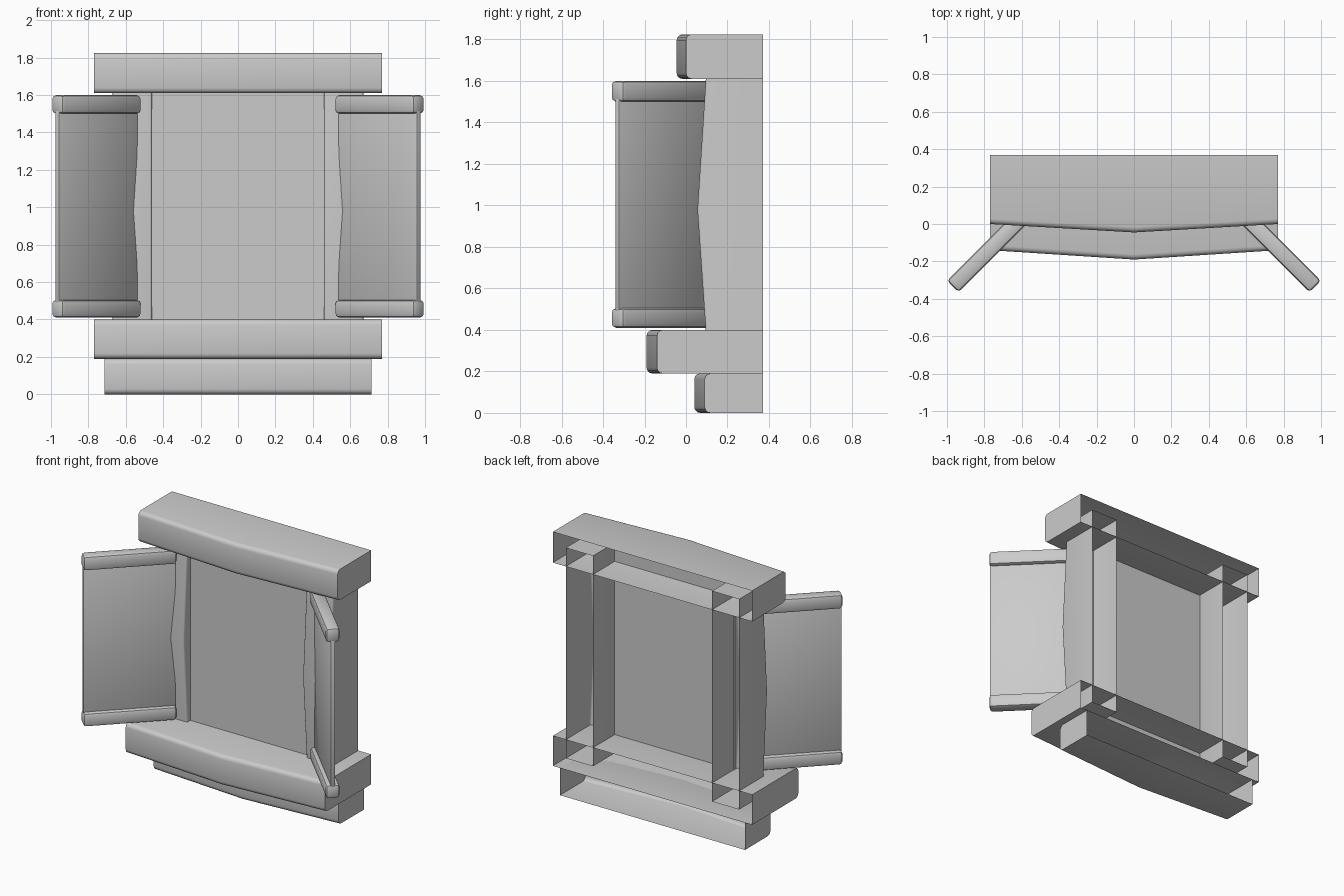
import bpy, bmesh, math
from mathutils import Matrix

if "Cube" in bpy.data.objects:
    bpy.data.objects.remove(bpy.data.objects["Cube"])

BACK = 0.37


def finish(name, bm, angle=35):
    bmesh.ops.recalc_face_normals(bm, faces=bm.faces)
    me = bpy.data.meshes.new(name)
    bm.to_mesh(me)
    bm.free()
    ob = bpy.data.objects.new(name, me)
    bpy.context.collection.objects.link(ob)
    bpy.ops.object.select_all(action='DESELECT')
    ob.select_set(True)
    bpy.context.view_layer.objects.active = ob
    bpy.ops.object.shade_smooth_by_angle(angle=math.radians(angle))
    return ob


def bowed_beam(name, stations, lo, hi, bevel, place):
    """Open-backed beam with rounded front edges; stations = (position, front y)."""
    bm = bmesh.new()
    rings = []
    for s, front in stations:
        pts = [(BACK, lo)]
        for i in range(4):
            a = math.pi / 2 * i / 3
            pts.append((front + bevel * (1 - math.sin(a)), lo + bevel * (1 - math.cos(a))))
        pts += [(y, lo + hi - c) for y, c in reversed(pts)]
        rings.append([bm.verts.new(place(s, y, c)) for y, c in pts])
    for a, b in zip(rings, rings[1:]):
        for i in range(len(a) - 1):
            bm.faces.new((a[i], a[i + 1], b[i + 1], b[i]))
    bm.faces.new(rings[0])
    bm.faces.new(rings[-1])
    return finish(name, bm)


def along_x(s, y, c):
    return (s, y, c)


def along_z(s, y, c):
    return (c, y, s)


# Horizontal members: name, half width, bottom, top, front at middle, front at ends
for name, w, z0, z1, mid, end in [
        ("lintel", 0.77, 1.61, 1.825, -0.045, 0.0),
        ("sill", 0.77, 0.19, 0.40, -0.19, -0.14),
        ("sill_base", 0.715, 0.0, 0.19, 0.04, 0.09)]:
    bowed_beam(name, [(-w, end), (0, mid), (w, end)], z0, z1, 0.028, along_x)

# Bowed side jambs, running into lintel and sill
for side, lo, hi in (("left", -0.67, -0.46), ("right", 0.46, 0.67)):
    bowed_beam(side + "_jamb", [(0.27, 0.104), (0.98, 0.055), (1.74, 0.104)],
               lo, hi, 0.012, along_z)

# Window pane
bm = bmesh.new()
bm.faces.new([bm.verts.new((x, 0.13, z)) for x, z in
              ((-0.47, 0.3), (0.47, 0.3), (0.47, 1.7), (-0.47, 1.7))])
pane = finish("pane", bm)


def shutter_board(name, side, length, thick, z0, z1, bevel):
    """Board centred on the angled shutter plane."""
    bm = bmesh.new()
    bmesh.ops.create_cube(bm, size=1, matrix=Matrix.Diagonal((length, thick, z1 - z0, 1)))
    bmesh.ops.bevel(bm, geom=bm.edges[:], offset=bevel, segments=2, profile=0.5, affect='EDGES')
    bm.transform(Matrix.Translation((side * 0.757, -0.122, (z0 + z1) / 2))
                 @ Matrix.Rotation(side * -math.pi / 4, 4, 'Z'))
    finish(name, bm)


# Open shutters: panel with a rail above and below
for label, side in (("left", -1), ("right", 1)):
    shutter_board(label + "_shutter_panel", side, 0.595, 0.03, 0.46, 1.55, 0.006)
    shutter_board(label + "_shutter_bottom_rail", side, 0.60, 0.088, 0.41, 0.505, 0.02)
    shutter_board(label + "_shutter_top_rail", side, 0.60, 0.088, 1.50, 1.60, 0.02)
